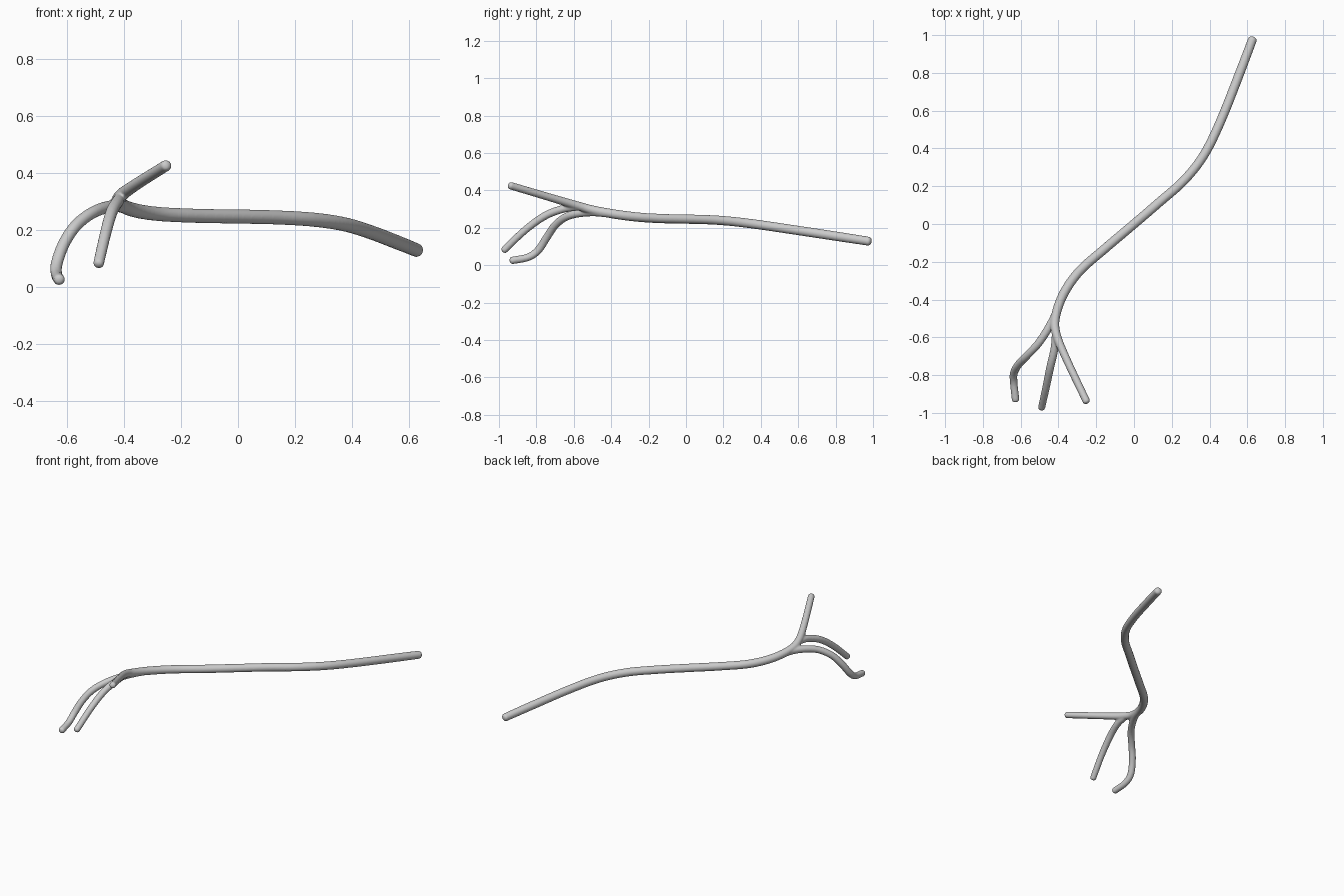
import bpy, bmesh, math
from mathutils import Vector

if "Cube" in bpy.data.objects:
    bpy.data.objects.remove(bpy.data.objects["Cube"])

SIDES, STEPS = 20, 8


def smooth_path(pts):
    """Catmull-Rom through (x, y, z, radius) points."""
    p = [Vector(q) for q in pts]
    p = [2 * p[0] - p[1]] + p + [2 * p[-1] - p[-2]]
    out = []
    for i in range(1, len(p) - 2):
        a, b, c, d = p[i - 1:i + 3]
        for s in range(STEPS):
            t = s / STEPS
            out.append(0.5 * (2 * b + (c - a) * t + (2 * a - 5 * b + 4 * c - d) * t * t
                              + (3 * b - a - 3 * c + d) * t ** 3))
    out.append(p[-2])
    return out


def tube(name, pts):
    """Closed round tube along a path, with softly rounded ends."""
    path = smooth_path(pts)
    pos = [q.to_3d() for q in path]
    rad = [q[3] for q in path]
    t0, t1 = (pos[0] - pos[1]).normalized(), (pos[-1] - pos[-2]).normalized()
    caps = [(0.7 * math.sin(a), math.cos(a)) for a in (0.4, 0.8, 1.15, 1.4)]
    r0, r1 = rad[0], rad[-1]
    head = [pos[0] + t0 * r0 * k for k, _ in reversed(caps)]
    tail = [pos[-1] + t1 * r1 * k for k, _ in caps]
    rad = [r0 * c for _, c in reversed(caps)] + rad + [r1 * c for _, c in caps]
    pos = head + pos + tail
    bm = bmesh.new()
    rings = []
    for i, (c, r) in enumerate(zip(pos, rad)):
        tan = (pos[min(i + 1, len(pos) - 1)] - pos[max(i - 1, 0)]).normalized()
        u = tan.cross(Vector((0, 0, 1))).normalized()
        v = u.cross(tan)
        rings.append([bm.verts.new(c + r * (u * math.cos(a) + v * math.sin(a)))
                      for a in (2 * math.pi * k / SIDES for k in range(SIDES))])
    for a, b in zip(rings, rings[1:]):
        for k in range(SIDES):
            n = (k + 1) % SIDES
            bm.faces.new((a[k], a[n], b[n], b[k]))
    bm.faces.new(rings[0])
    bm.faces.new(rings[-1])
    bmesh.ops.recalc_face_normals(bm, faces=bm.faces)
    me = bpy.data.meshes.new(name)
    bm.to_mesh(me)
    bm.free()
    ob = bpy.data.objects.new(name, me)
    bpy.context.collection.objects.link(ob)
    return ob


# Main stem, running on into the raised twig
stem = tube("branch", [
    (0.627, 0.976, 0.128, .024), (0.56, 0.80, 0.155, .025), (0.463, 0.555, 0.192, .025),
    (0.373, 0.37, 0.219, .025), (0.267, 0.233, 0.235, .025), (0.135, 0.116, 0.243, .025),
    (0, 0, 0.246, .025), (-0.156, -0.132, 0.249, .025), (-0.288, -0.249, 0.256, .025),
    (-0.373, -0.37, 0.271, .025), (-0.415, -0.49, 0.293, .024), (-0.412, -0.58, 0.318, .023),
    (-0.36, -0.71, 0.357, .021), (-0.252, -0.938, 0.425, .020)])

# Drooping hooked twig
hooked = tube("hooked_twig", [
    (-0.385, -0.40, 0.274, .021), (-0.43, -0.51, 0.283, .022), (-0.50, -0.624, 0.265, .021),
    (-0.565, -0.695, 0.218, .021), (-0.61, -0.742, 0.152, .021), (-0.636, -0.79, 0.080, .021),
    (-0.636, -0.845, 0.042, .020), (-0.627, -0.93, 0.025, .020)])

# Straight lower twig
lower = tube("lower_twig", [
    (-0.414, -0.57, 0.313, .020), (-0.421, -0.66, 0.300, .021), (-0.443, -0.757, 0.262, .021),
    (-0.465, -0.863, 0.185, .020), (-0.489, -0.972, 0.081, .019)])

# Fuse into a single skin with soft forks
with bpy.context.temp_override(active_object=stem, object=stem,
                               selected_objects=[stem, hooked, lower],
                               selected_editable_objects=[stem, hooked, lower]):
    bpy.ops.object.join()
fuse = stem.modifiers.new("fuse", 'REMESH')
fuse.mode = 'VOXEL'
fuse.voxel_size = 0.005
fuse.use_smooth_shade = True
relax = stem.modifiers.new("relax", 'SMOOTH')
relax.factor, relax.iterations = 0.5, 4
